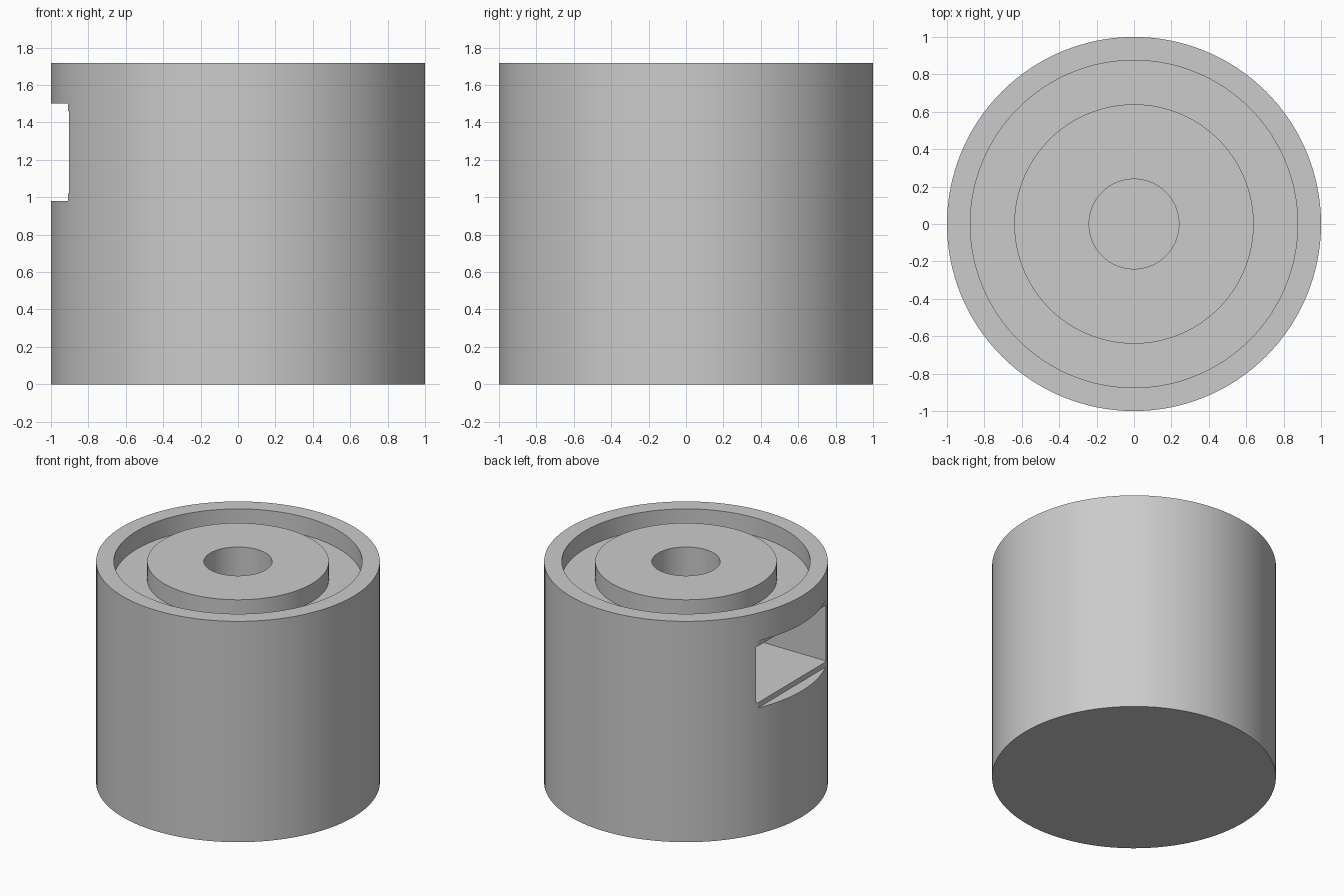
import bpy
import bmesh
import math
from mathutils import Vector

old = bpy.data.objects.get("Cube")
if old:
    bpy.data.objects.remove(old, do_unlink=True)

HEIGHT = 1.717
GROOVE_FLOOR = HEIGHT - 0.14
BORE_FLOOR = 0.5
SEGMENTS = 128

grey = bpy.data.materials.new("plain grey")
grey.use_nodes = True
colour = (0.6, 0.6, 0.6, 1)
grey.diffuse_color = colour
grey.node_tree.nodes["Principled BSDF"].inputs["Base Color"].default_value = colour


def finish(name, bm):
    bmesh.ops.recalc_face_normals(bm, faces=bm.faces)
    mesh = bpy.data.meshes.new(name)
    bm.to_mesh(mesh)
    bm.free()
    mesh.materials.append(grey)
    obj = bpy.data.objects.new(name, mesh)
    bpy.context.collection.objects.link(obj)
    return obj


def lathe(name, profile):
    bm = bmesh.new()
    verts = [bm.verts.new((r, 0, z)) for r, z in profile]
    edges = [bm.edges.new(pair) for pair in zip(verts, verts[1:])]
    bmesh.ops.spin(bm, geom=verts + edges, cent=(0, 0, 0), axis=(0, 0, 1),
                   angle=math.tau, steps=SEGMENTS, use_merge=True)
    bmesh.ops.remove_doubles(bm, verts=bm.verts, dist=1e-5)
    return finish(name, bm)


def box(name, low, high):
    low, high = Vector(low), Vector(high)
    bm = bmesh.new()
    bmesh.ops.create_cube(bm, size=1)
    bmesh.ops.scale(bm, vec=high - low, verts=bm.verts)
    bmesh.ops.translate(bm, vec=(low + high) / 2, verts=bm.verts)
    return finish(name, bm)


# Round body with a ring groove and a central bore in the top
body = lathe("round_body", [
    (0, 0), (1, 0), (1, HEIGHT), (0.875, HEIGHT),
    (0.875, GROOVE_FLOOR), (0.64, GROOVE_FLOOR), (0.64, HEIGHT),
    (0.24, HEIGHT), (0.24, BORE_FLOOR), (0, BORE_FLOOR)])

# Flat notch on the right side, and the deep slot behind it
cutters = [
    box("flat_notch_cutter", (-1.2, -0.6, 0.98), (-0.91, 0.6, 1.5)),
    box("side_slot_cutter", (-1.2, -0.43, 1.02), (0.43, 0.43, 1.46)),
]

bpy.ops.object.select_all(action='DESELECT')
bpy.context.view_layer.objects.active = body
body.select_set(True)
for cutter in cutters:
    cutter.hide_render = True
    cut = body.modifiers.new(cutter.name, 'BOOLEAN')
    cut.operation = 'DIFFERENCE'
    cut.solver = 'EXACT'
    cut.object = cutter
    bpy.ops.object.modifier_apply(modifier=cut.name)
for cutter in cutters:
    bpy.data.objects.remove(cutter, do_unlink=True)

# Smooth round walls with crisp rims
bpy.ops.object.shade_smooth_by_angle(angle=math.radians(20))
